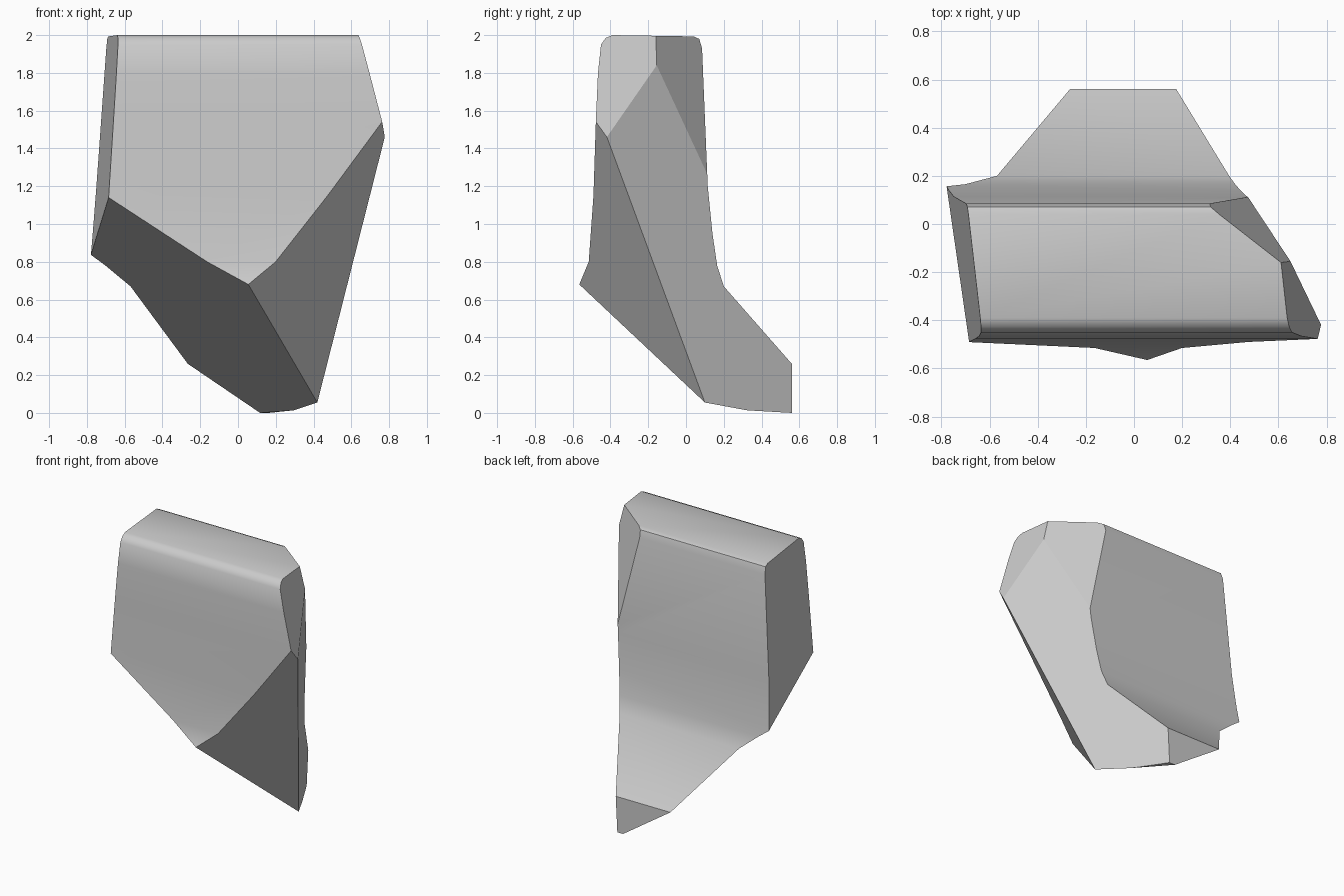
import bpy, bmesh, math
from mathutils import Vector

cube = bpy.data.objects.get("Cube")
if cube:
    bpy.data.objects.remove(cube, do_unlink=True)

# Stone colour
stone = bpy.data.materials.new("light grey stone")
stone.use_nodes = True
GREY = (0.6, 0.6, 0.6, 1)
stone.diffuse_color = GREY
stone.node_tree.nodes["Principled BSDF"].inputs["Base Color"].default_value = GREY

# Moulded cross-section (y, z), front top corner round to the back
PROFILE = [
    (-0.39, 2.0), (-0.425, 1.985), (-0.45, 1.95), (-0.466, 1.8), (-0.477, 1.55),
    (-0.49, 1.15), (-0.515, 0.8), (-0.565, 0.68), (-0.63, 0.6), (-0.63, 0.06),
    (0.1, 0.055), (0.3, 0.015), (0.56, 0.0), (0.56, 0.26), (0.2, 0.67),
    (0.165, 0.78), (0.14, 0.95), (0.115, 1.2), (0.085, 1.93), (0.07, 1.98), (0.04, 1.993),
]

# Corner points shared by the broken faces
front_tip = (0.055, -0.565, 0.68)
base_tip = (0.42, 0.1, 0.055)
left_corner = (-0.685, -0.49, 1.14)
left_back = (-0.78, 0.165, 0.83)
right_corner = (0.765, -0.475, 1.54)
right_point = (0.775, -0.415, 1.46)
shoulder = (0.65, -0.155, 1.84)

BREAKS = [
    (left_corner, front_tip, base_tip),                        # lower left
    (front_tip, base_tip, right_corner),                       # lower right
    (right_point, base_tip, shoulder),                         # large right side
    (shoulder, (0.47, 0.125, 1.22), (0.315, 0.08, 1.95)),      # upper back
    (shoulder, (0.64, -0.4, 1.99), (0.77, -0.445, 1.5)),       # upper right
    (left_corner, left_back, (-0.635, -0.44, 1.97)),           # left side
]
INSIDE = Vector((0, -0.2, 1.2))


def break_off(bm, a, b, c):
    """Slice away the side of plane abc that faces outward and cap the cut."""
    a, b, c = map(Vector, (a, b, c))
    normal = (b - a).cross(c - a).normalized()
    if normal.dot(INSIDE - a) > 0:
        normal.negate()
    geom = bm.verts[:] + bm.edges[:] + bm.faces[:]
    bmesh.ops.bisect_plane(bm, geom=geom, dist=1e-5, plane_co=a,
                           plane_no=normal, clear_outer=True)
    rim = [e for e in bm.edges if e.is_boundary]
    bmesh.ops.edgeloop_fill(bm, edges=rim)


# Extrude the section along x, then break it
bm = bmesh.new()
section = bm.faces.new([bm.verts.new((-1, y, z)) for y, z in PROFILE])
swept = bmesh.ops.extrude_face_region(bm, geom=[section], use_keep_orig=True)
bmesh.ops.translate(bm, vec=(2, 0, 0),
                    verts=[g for g in swept["geom"] if isinstance(g, bmesh.types.BMVert)])
for points in BREAKS:
    break_off(bm, *points)
bmesh.ops.recalc_face_normals(bm, faces=bm.faces[:])

# Moulded faces are smooth, broken faces flat
for face in bm.faces:
    face.smooth = abs(face.normal.x) < 0.02
for edge in bm.edges:
    edge.smooth = edge.calc_face_angle(math.pi) < math.radians(40)

mesh = bpy.data.meshes.new("stone_fragment")
bm.to_mesh(mesh)
bm.free()
mesh.materials.append(stone)
fragment = bpy.data.objects.new("stone_fragment", mesh)
bpy.context.collection.objects.link(fragment)
